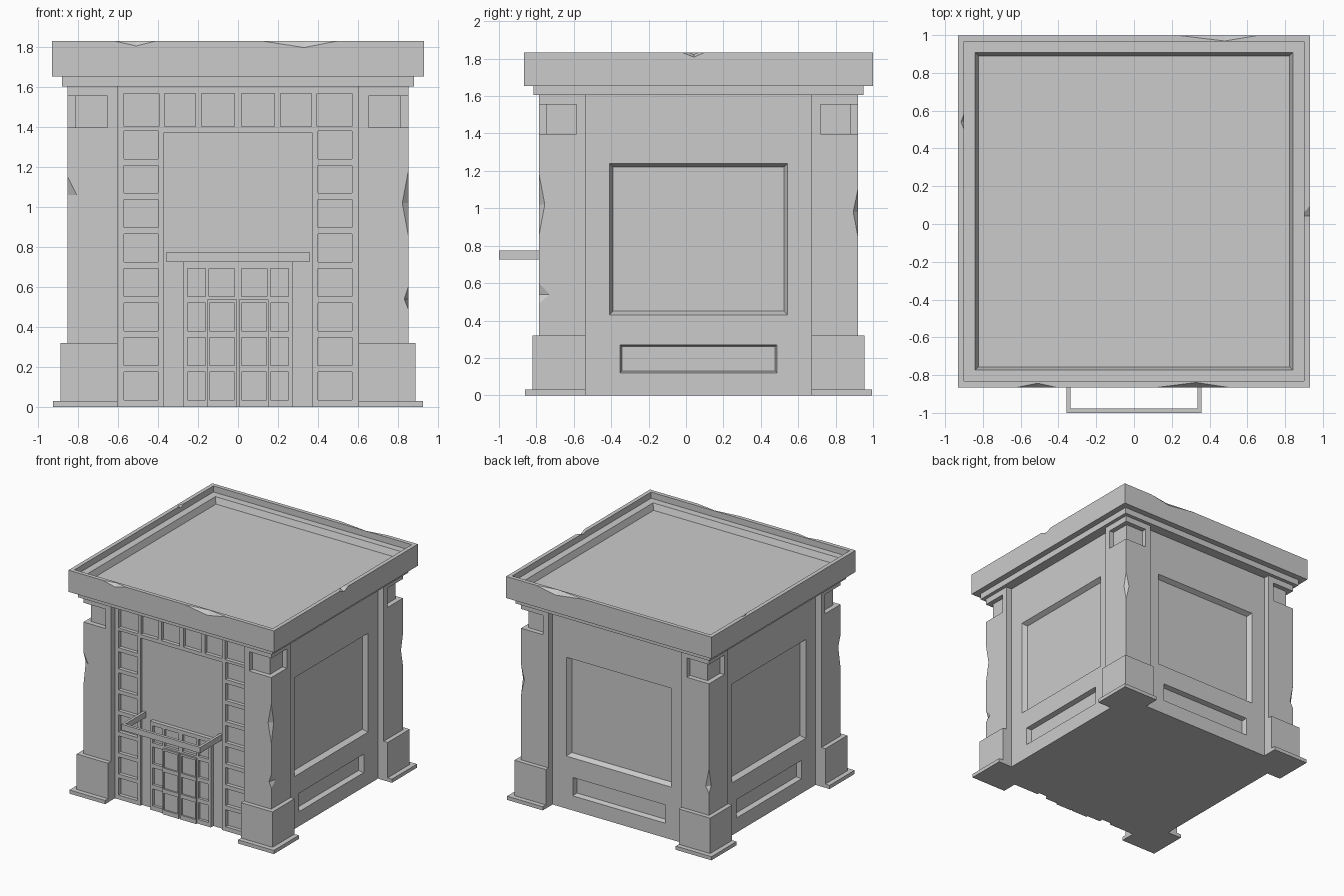
import bpy, bmesh
from mathutils import Vector, Matrix
from math import pi

if "Cube" in bpy.data.objects:
    bpy.data.objects.remove(bpy.data.objects["Cube"])

C = 0.067    # building centre in y (the porch rail sticks out in front)
W = 0.80     # half width of the recessed walls


def finish(bm, name):
    bmesh.ops.recalc_face_normals(bm, faces=bm.faces)
    me = bpy.data.meshes.new(name)
    bm.to_mesh(me)
    bm.free()
    ob = bpy.data.objects.new(name, me)
    bpy.context.collection.objects.link(ob)
    ob.location.y = C
    return ob


def add_hull(bm, pts):
    vs = [bm.verts.new(p) for p in pts]
    bmesh.ops.convex_hull(bm, input=vs)


def add_box(bm, x, y, z):
    add_hull(bm, [(a, b, c) for a in x for b in y for c in z])


def box(name, x, y, z):
    bm = bmesh.new()
    add_box(bm, x, y, z)
    bmesh.ops.dissolve_limit(bm, angle_limit=0.01, verts=bm.verts, edges=bm.edges)
    return finish(bm, name)


def cut(ob, bm):
    """Subtract the cutter mesh from the object, then remove the cutter."""
    cutter = finish(bm, "cutter")
    cutter.hide_render = True
    mod = ob.modifiers.new("cut", 'BOOLEAN')
    mod.operation, mod.solver, mod.object = 'DIFFERENCE', 'EXACT', cutter
    bpy.context.view_layer.update()
    dg = bpy.context.evaluated_depsgraph_get()
    me = bpy.data.meshes.new_from_object(ob.evaluated_get(dg))
    ob.modifiers.clear()
    ob.data = me
    bpy.data.objects.remove(cutter)


def add_panel(bm, u, z, depth, taper, turn):
    """Tapered pocket in the wall plane, turned about z to face any side."""
    rot = Matrix.Rotation(turn, 3, 'Z')
    pts = []
    for d, t in ((depth, taper), (-depth, -taper)):
        pts += [rot @ Vector((su * (u - t), -W + d, zz))
                for su in (-1, 1) for zz in (z[0] + t, z[1] - t)]
    add_hull(bm, pts)


def chip(ob, p, e, along, n1, n2, d1, d2):
    """Knock a faceted chip out of an edge through p running along e."""
    p, e, n1, n2 = map(Vector, (p, e, n1, n2))
    a, b = p - n1 * d1, p - n2 * d2
    mid = (a + b) / 2
    pts = [a + (a - b) * .1, b + (b - a) * .1, p + (n1 + n2) * .05]
    for s in along:
        q = p + e * s
        pts.append(q + (q - mid) * .05)
    bm = bmesh.new()
    add_hull(bm, pts)
    cut(ob, bm)


# Walls: core block with framed panels on three sides
walls = box("walls", (-W, W), (-W, W), (0, 1.61))
bm = bmesh.new()
for turn in (pi / 2, pi, -pi / 2):
    add_panel(bm, .477, (.43, 1.24), .04, .02, turn)
    add_panel(bm, .42, (.12, .27), .04, .01, turn)

# Front facade: window columns, top window row and central pane
rows = [(.035 + .1725 * i, .175 + .1725 * i) for i in range(8)]
front = (-W - .05, -W + .03)
for z in rows:
    for x in ((-.57, -.40), (.40, .57)):
        add_box(bm, x, front, z)
for x in ((.395, .57), (.213, .368), (.017, .182)):
    for s in (-1, 1):
        add_box(bm, (s * x[0], s * x[1]), front, (1.405, 1.57))
add_box(bm, (-.37, .37), (-W - .05, -W + .02), (-.1, 1.375))
cut(walls, bm)

# Entrance surround with small panes
frame = box("entrance_frame", (-.275, .275), (-.812, -.75), (0, .725))
bm = bmesh.new()
for s in (-1, 1):
    for z in rows[:4]:
        add_box(bm, (s * .163, s * .253), (-.9, -.79), z)
    add_box(bm, (s * .018, s * .145), (-.9, -.79), rows[3])
cut(frame, bm)

# Double doors
for s, side in ((-1, "left"), (1, "right")):
    door = box(side + "_door", (s * .006, s * .152), (-.826, -.80), (0, .537))
    bm = bmesh.new()
    for z in rows[:3]:
        add_box(bm, (s * .018, s * .143), (-.9, -.809), z)
    cut(door, bm)

# Porch rail: U-shaped bar over the entrance
bm = bmesh.new()
outline = [(-.357, -.78), (-.357, -1.067), (.357, -1.067), (.357, -.78),
           (.335, -.78), (.335, -1.043), (-.335, -1.043), (-.335, -.78)]
face = bm.faces.new([bm.verts.new((x, y, .727)) for x, y in outline])
ext = bmesh.ops.extrude_face_region(bm, geom=[face])
bmesh.ops.translate(bm, vec=(0, 0, .048),
                    verts=[v for v in ext["geom"] if isinstance(v, bmesh.types.BMVert)])
finish(bm, "porch_rail")

# Corner pillars with notched capitals, bases and foot plates
pillars = {}
for sx in (-1, 1):
    for sy in (-1, 1):
        tag = ("back" if sy > 0 else "front") + ("_right" if sx > 0 else "_left")

        def span(s, a, b):
            return (s * a, s * b)
        p = box(tag + "_pillar", span(sx, .603, .852), span(sy, .603, .852), (.32, 1.61))
        for a, b in (((.652, .95), (.812, .95)), ((.812, .95), (.652, .95))):
            bm = bmesh.new()
            add_box(bm, span(sx, *a), span(sy, *b), (1.398, 1.556))
            cut(p, bm)
        pillars[sx, sy] = p
        box(tag + "_base", span(sx, .603, .888), span(sy, .603, .888), (.03, .32))
        box(tag + "_foot", span(sx, .603, .927), span(sy, .603, .927), (0, .03))

# Chips in the pillar edges: corner, height, extent down and up, depths
for sx, sy, z, lo, hi, dx, dy in (
        (-1, -1, 1.06, -.18, .09, .045, .03), (1, -1, 1.02, -.16, .16, .03, .03),
        (1, -1, .54, -.05, .06, .02, .055), (1, 1, .98, -.13, .12, .03, .025),
        (-1, 1, .55, -.05, .15, .03, .03)):
    chip(pillars[sx, sy], (sx * .852, sy * .852, z), (0, 0, 1), (lo, hi),
         (sx, 0, 0), (0, sy, 0), dx, dy)

# Moulding and cornice; the cornice top steps down to the roof
box("moulding", (-.882, .882), (-.882, .882), (1.605, 1.66))
cornice = box("cornice_and_roof", (-.932, .932), (-.932, .932), (1.655, 1.832))
bm = bmesh.new()
bm.from_mesh(cornice.data)
bm.normal_update()
top = max(bm.faces, key=lambda f: f.calc_center_median().z)
for inset, drop in ((.046, 0), (0, .05), (.083, 0), (.025, .05)):
    if inset:
        bmesh.ops.inset_region(bm, faces=[top], thickness=inset)
    else:
        ext = bmesh.ops.extrude_discrete_faces(bm, faces=[top])
        top = ext["faces"][0]
    bmesh.ops.translate(bm, verts=top.verts[:], vec=(0, 0, -drop))
bm.to_mesh(cornice.data)
bm.free()

# Chips in the cornice rim
T, R = 1.832, .932
X, Y, Z = (1, 0, 0), (0, 1, 0), (0, 0, 1)
chip(cornice, (-.51, -R, T), X, (-.11, .10), Z, (0, -1, 0), .025, .022)
chip(cornice, (.33, -R, T), X, (-.21, .17), Z, (0, -1, 0), .033, .026)
chip(cornice, (.48, R, T), X, (-.25, .18), Z, Y, .033, .03)
chip(cornice, (R, -.025, T), Y, (-.06, .055), Z, X, .024, .05)
chip(cornice, (-.886, .473, T), Y, (-.07, .08), Z, X, .03, .03)
